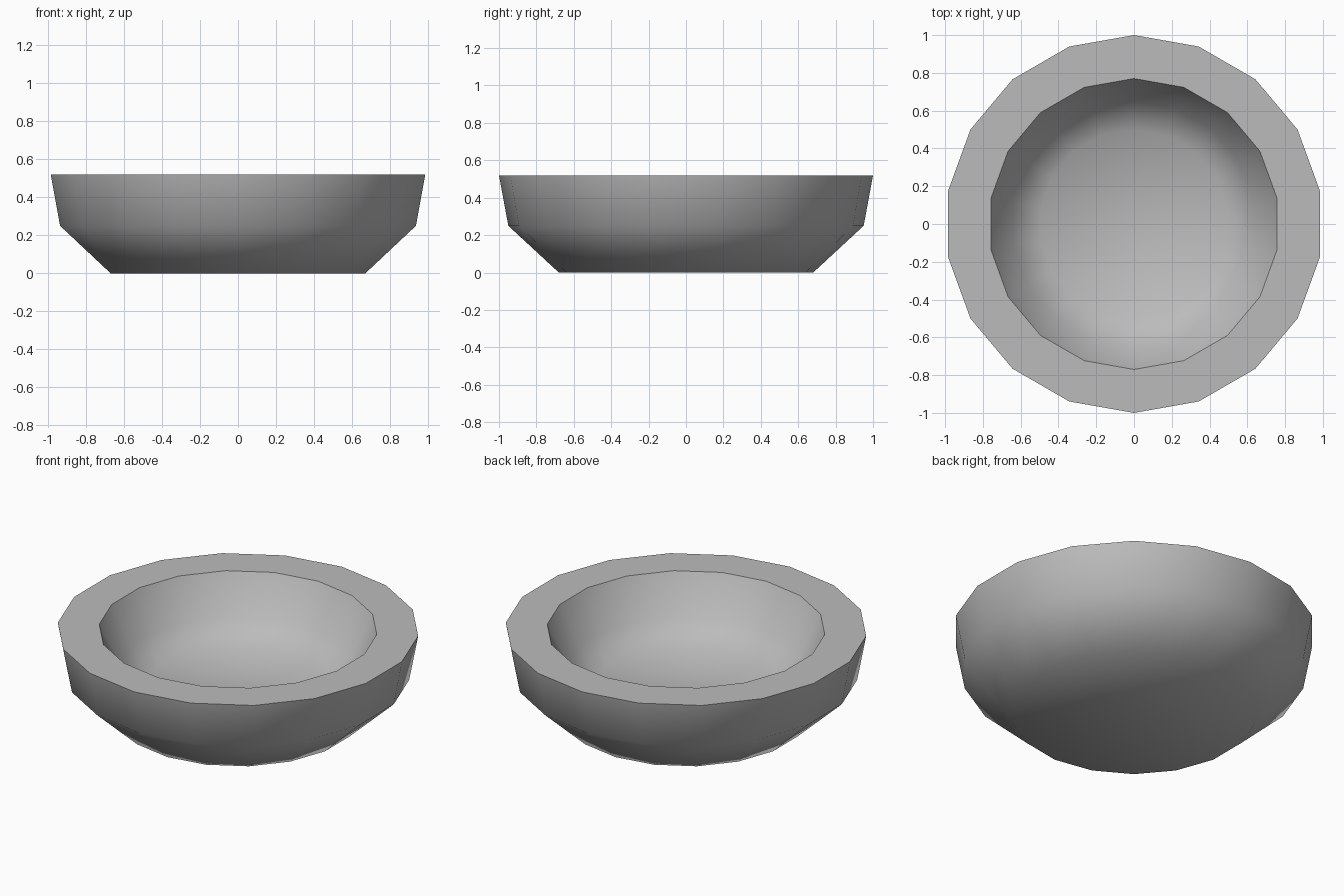
import bpy
import bmesh
from math import radians, cos, sin

# Remove the default cube
cube = bpy.data.objects.get("Cube")
if cube:
    bpy.data.objects.remove(cube, do_unlink=True)

SIDES = 18

# Cross-section (radius, height): base, outer wall, rim, sloping hollow, floor
PROFILE = [(0.68, 0), (0.95, 0.25), (1.0, 0.52),
           (0.77, 0.52), (0.65, 0.29), (0.5, 0.18)]

# Plain grey material
grey = bpy.data.materials.new("grey")
color = (0.5, 0.5, 0.5, 1)
grey.use_nodes = True
grey.diffuse_color = color
grey.node_tree.nodes["Principled BSDF"].inputs["Base Color"].default_value = color


def ring(bm, radius, height):
    """One closed ring of corners, with a corner on the y axis."""
    angles = [radians(90 + 360 * i / SIDES) for i in range(SIDES)]
    return [bm.verts.new((radius * cos(a), radius * sin(a), height)) for a in angles]


# Bowl: rings bridged along the profile, with fans closing the base and floor
bm = bmesh.new()
rings = [ring(bm, r, z) for r, z in PROFILE]
for low, high in zip(rings, rings[1:]):
    for i in range(SIDES):
        j = (i + 1) % SIDES
        bm.faces.new((low[i], low[j], high[j], high[i]))
caps = [bm.faces.new(reversed(rings[0])), bm.faces.new(rings[-1])]
bmesh.ops.poke(bm, faces=caps)
bmesh.ops.recalc_face_normals(bm, faces=bm.faces)

mesh = bpy.data.meshes.new("bowl")
bm.to_mesh(mesh)
bm.free()
mesh.materials.append(grey)
bowl = bpy.data.objects.new("bowl", mesh)
bpy.context.collection.objects.link(bowl)

# Smooth walls with a crisp rim
bpy.ops.object.select_all(action="DESELECT")
bowl.select_set(True)
bpy.context.view_layer.objects.active = bowl
bpy.ops.object.shade_smooth_by_angle(angle=radians(60))
